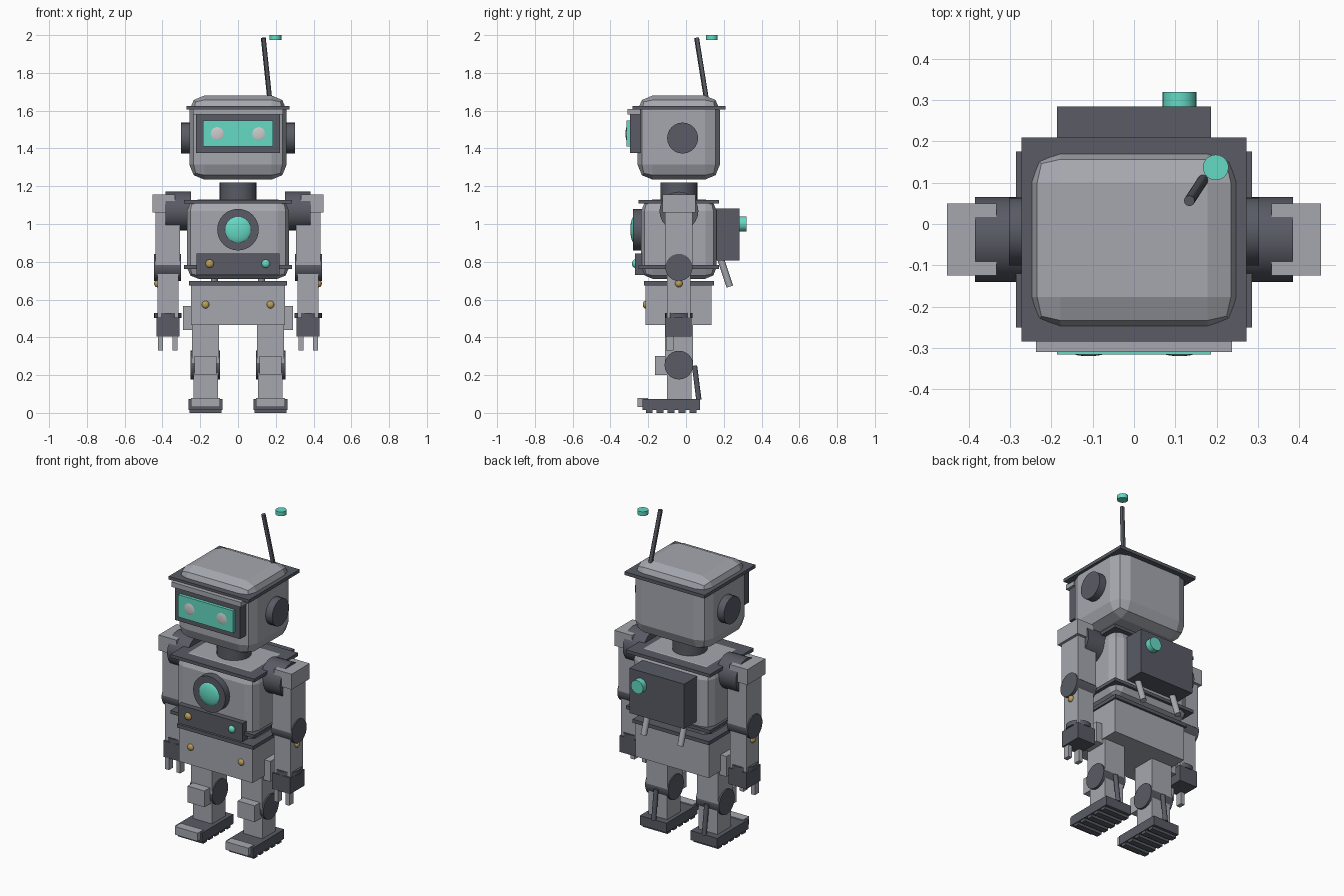
import bpy
from math import pi
from mathutils import Vector

if "Cube" in bpy.data.objects:
    bpy.data.objects.remove(bpy.data.objects["Cube"])

CY = -0.0375  # depth centre of the body


def material(name, col):
    m = bpy.data.materials.new(name)
    m.diffuse_color = (*col, 1)
    m.use_nodes = True
    m.node_tree.nodes["Principled BSDF"].inputs["Base Color"].default_value = m.diffuse_color
    return m


LIGHT = material("light_grey", (0.38, 0.39, 0.43))
DARK = material("dark_grey", (0.10, 0.105, 0.13))
TEAL = material("teal", (0.13, 0.70, 0.55))
GOLD = material("gold", (0.50, 0.34, 0.10))
WHITE = material("white", (0.75, 0.75, 0.73))


def finish(name, mat, smooth=False):
    o = bpy.context.object
    o.name = name
    o.data.materials.append(mat)
    if smooth:
        bpy.ops.object.shade_smooth_by_angle()
    return o


def box(name, mat, x, y, z, bevel=0, segs=2):
    """Box from (min, max) ranges on each axis."""
    lo, hi = Vector((x[0], y[0], z[0])), Vector((x[1], y[1], z[1]))
    bpy.ops.mesh.primitive_cube_add(size=1, location=(lo + hi) / 2)
    o = finish(name, mat)
    o.scale = [abs(v) for v in hi - lo]
    bpy.ops.object.transform_apply(location=False, rotation=False, scale=True)
    if bevel:
        b = o.modifiers.new("bevel", 'BEVEL')
        b.width, b.segments = bevel, segs
    return o


def rod(name, mat, a, b, r, sides=24):
    """Cylinder between two points."""
    a, b = Vector(a), Vector(b)
    bpy.ops.mesh.primitive_cylinder_add(vertices=sides, radius=r, depth=(b - a).length,
                                        location=(a + b) / 2)
    bpy.context.object.rotation_euler = (b - a).to_track_quat('Z', 'Y').to_euler()
    return finish(name, mat, True)


def ball(name, mat, loc, r):
    """Ellipsoid with radii r."""
    bpy.ops.mesh.primitive_uv_sphere_add(segments=24, ring_count=12, radius=1, location=loc)
    bpy.context.object.scale = r
    return finish(name, mat, True)


def plate(name, hx, hy, z):
    return box(name, DARK, (-hx, hx), (CY - hy, CY + hy), z)


# Head
box("head", LIGHT, (-.258, .258), (-.257, .18), (1.235, 1.68), .08)
plate("head_rim", .273, .247, (1.605, 1.625))
box("brow", LIGHT, (-.237, .237), (-.31, -.24), (1.58, 1.61))
box("visor_frame", DARK, (-.222, .222), (-.297, -.24), (1.375, 1.58))
box("visor_screen", TEAL, (-.186, .186), (-.316, -.29), (1.41, 1.547))

# Antenna
rod("antenna", DARK, (.168, .108, 1.66), (.134, .056, 1.985), .013, 12)
rod("antenna_tip", TEAL, (.198, .137, 1.974), (.198, .137, 2.0), .031)

# Neck and torso
rod("neck", DARK, (0, CY, 1.1), (0, CY, 1.22), .098)
box("torso", LIGHT, (-.27, .27), (-.237, .162), (.71, 1.13), .06)
plate("torso_top_rim", .286, .213, (1.108, 1.128))
plate("torso_low_rim", .286, .213, (.763, .783))
rod("chest_ring", DARK, (0, -.22, .97), (0, -.28, .97), .11, 32)
ball("chest_light", TEAL, (0, -.27, .97), (.075, .025, .075))
box("belly_panel", DARK, (-.22, .22), (-.27, -.2), (.73, .845))
for x, m in ((-.15, GOLD), (.147, TEAL)):
    ball("belly_button", m, (x, -.27, .79), (.022, .016, .022))

# Backpack
box("backpack", DARK, (-.186, .186), (.15, .284), (.807, 1.083))
rod("backpack_knob", TEAL, (.11, .27, 1.0), (.11, .32, 1.0), .041)

# Pelvis
plate("waist_plate", .26, .186, (.675, .697))
box("pelvis", LIGHT, (-.25, .25), (-.215, .135), (.465, .68))

for s in (-1, 1):
    def sbox(name, mat, x, y, z, **k):
        return box(name, mat, sorted((s * x[0], s * x[1])), y, z, **k)

    # Face, exhaust and pelvis details
    ball("eye", WHITE, (s * .11, -.312, 1.478), (.04, .008, .04))
    rod("ear", DARK, (s * .23, -.018, 1.455), (s * .303, -.018, 1.455), .082)
    rod("exhaust", LIGHT, (s * .125, .18, .825), (s * .125, .232, .668), .018, 12)
    ball("pelvis_bolt", GOLD, (s * .172, -.215, .573), (.02, .014, .02))
    sbox("hip_block", LIGHT, (.22, .29), (-.1, .02), (.44, .565))

    # Arm
    rod("shoulder", DARK, (s * .25, CY, 1.068), (s * .385, CY, 1.068), .103)
    sbox("shoulder_pad", LIGHT, (.333, .453), (-.125, .05), (1.06, 1.155))
    sbox("upper_arm", LIGHT, (.307, .437), (-.11, .035), (.782, 1.1))
    rod("elbow", DARK, (s * .303, CY, .77), (s * .444, CY, .77), .072)
    sbox("forearm", LIGHT, (.315, .427), (-.1, .023), (.5, .785))
    ball("forearm_bolt", GOLD, (s * .427, CY, .685), (.017, .02, .02))
    rod("wrist_cuff", DARK, (s * .371, CY, .502), (s * .371, CY, .53), .073)
    sbox("hand", DARK, (.31, .432), (-.11, .03), (.405, .505))
    for x in (.333, .41):
        sbox("finger", LIGHT, (x - .013, x + .013), (-.105, -.065), (.33, .41))

    # Leg
    sbox("thigh", LIGHT, (.1, .243), (-.112, .037), (.25, .47))
    rod("knee", DARK, (s * .094, CY, .253), (s * .252, CY, .253), .076)
    sbox("shin", LIGHT, (.107, .236), (-.1, .03), (.06, .26))
    sbox("knee_pad", LIGHT, (.113, .229), (-.165, -.1), (.2, .3))
    rod("calf_strut", DARK, (s * .172, .045, .25), (s * .172, .068, .07), .014, 12)

    # Foot with treads
    sbox("foot", DARK, (.083, .263), (-.23, .073), (.016, .074))
    sbox("toe_cap", LIGHT, (.095, .25), (-.257, -.2), (.03, .08))
    for i in range(5):
        y = -.195 + i * .058
        sbox("tread", DARK, (.088, .258), (y - .018, y + .018), (0, .02))
